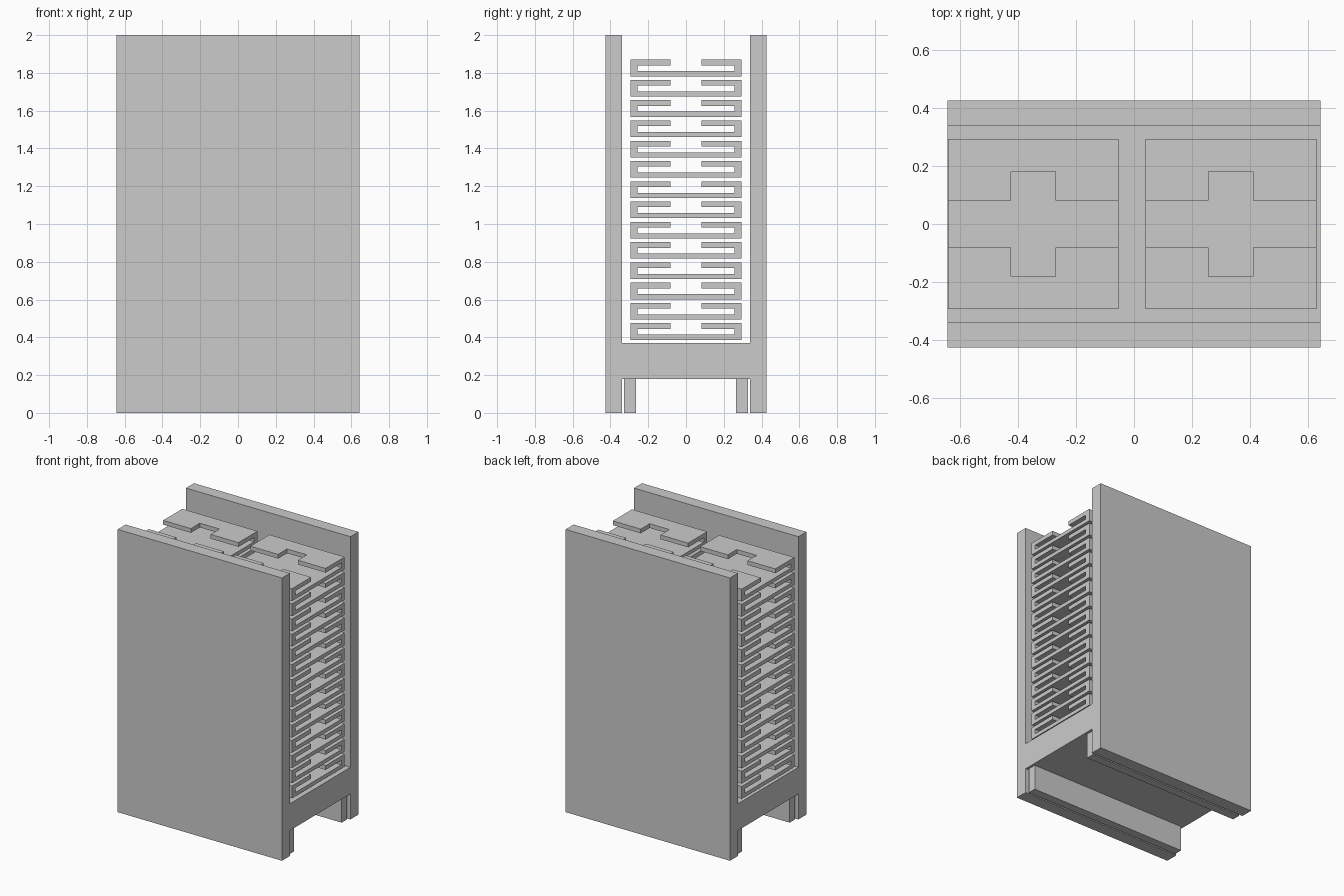
import bpy, bmesh

if "Cube" in bpy.data.objects:
    bpy.data.objects.remove(bpy.data.objects["Cube"])

HALF_X = 0.643


def extrude_x(name, profile, x0, x1):
    """Extrude a closed (y, z) profile from x0 to x1."""
    bm = bmesh.new()
    face = bm.faces.new([bm.verts.new((x0, y, z)) for y, z in profile])
    ext = bmesh.ops.extrude_face_region(bm, geom=[face])
    verts = [v for v in ext["geom"] if isinstance(v, bmesh.types.BMVert)]
    bmesh.ops.translate(bm, verts=verts, vec=(x1 - x0, 0, 0))
    bmesh.ops.recalc_face_normals(bm, faces=bm.faces)
    mesh = bpy.data.meshes.new(name)
    bm.to_mesh(mesh)
    bm.free()
    ob = bpy.data.objects.new(name, mesh)
    bpy.context.collection.objects.link(ob)
    return ob


def rect(y0, y1, z0, z1):
    return [(y0, z0), (y1, z0), (y1, z1), (y0, z1)]


def symmetric(half):
    """Complete a right-hand half profile by mirroring it in y."""
    return half + [(-y, z) for y, z in reversed(half)]


# Housing: two tall side panels joined by a low cross block
extrude_x("housing", symmetric([
    (0.338, 0.18), (0.338, 0), (0.427, 0), (0.427, 2), (0.338, 2), (0.338, 0.369)]),
    -HALF_X, HALF_X)

# Foot rails just inside the panels
for side, s in (("front", -1), ("back", 1)):
    y0, y1 = sorted((s * 0.266, s * 0.327))
    extrude_x(side + "_foot_rail", rect(y0, y1, 0, 0.18), -0.625, 0.625)

# Two stacks of trays: floor, side walls and inward lips with a central notch
Z0, STEP, COUNT = 0.387, 0.1073, 14
tray_half = [(0.294, Z0), (0.294, Z0 + 0.088), (0.081, Z0 + 0.088),
             (0.081, Z0 + 0.058), (0.257, Z0 + 0.058), (0.257, Z0 + 0.027)]
for side, x in (("left", -0.642), ("right", 0.04)):
    tray = extrude_x(side + "_tray_stack", symmetric(tray_half), x, x + 0.589)
    cutter = extrude_x(side + "_notch_cutter",
                       rect(-0.181, 0.181, Z0 + 0.042, Z0 + 0.12), x + 0.217, x + 0.371)
    cutter.hide_render = True
    cutter.hide_viewport = True
    notch = tray.modifiers.new("notch", 'BOOLEAN')
    notch.operation = 'DIFFERENCE'
    notch.solver = 'EXACT'
    notch.object = cutter
    stack = tray.modifiers.new("stack", 'ARRAY')
    stack.count = COUNT
    stack.use_relative_offset = False
    stack.use_constant_offset = True
    stack.constant_offset_displace = (0, 0, STEP)
